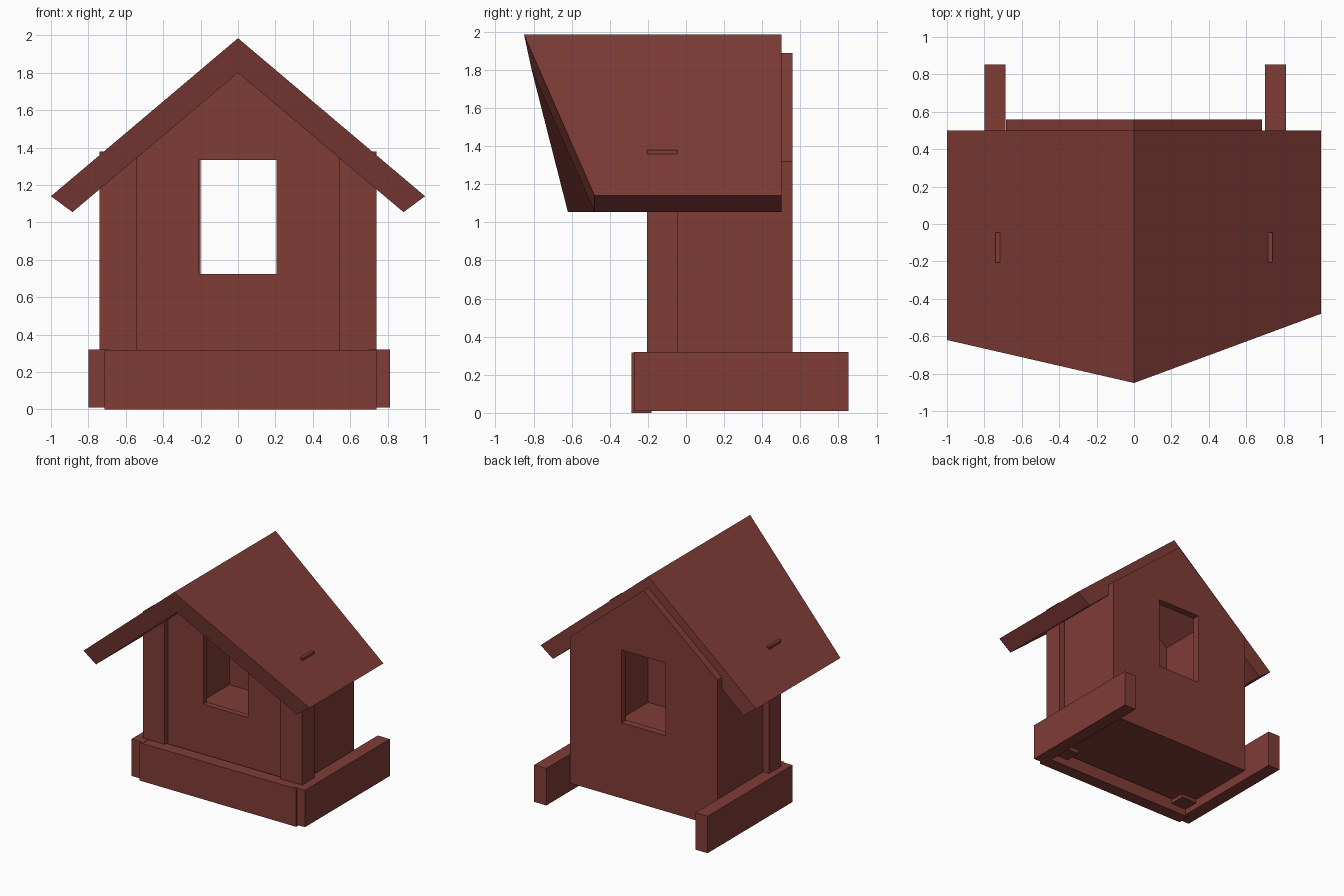
import bpy, bmesh

cube = bpy.data.objects.get("Cube")
if cube:
    bpy.data.objects.remove(cube, do_unlink=True)

COLOR = (0.215, 0.045, 0.037, 1.0)
paint = bpy.data.materials.new("barn_red")
paint.use_nodes = True
paint.diffuse_color = COLOR
bsdf = paint.node_tree.nodes["Principled BSDF"]
bsdf.inputs["Base Color"].default_value = COLOR
bsdf.inputs["Roughness"].default_value = 0.8


def prism(name, profile, front, back):
    """Extrude an (x, z) profile along y; front may be one y or one per point."""
    if not isinstance(front, (list, tuple)):
        front = [front] * len(profile)
    bm = bmesh.new()
    a = [bm.verts.new((x, y, z)) for (x, z), y in zip(profile, front)]
    b = [bm.verts.new((x, back, z)) for x, z in profile]
    n = len(profile)
    bm.faces.new(a)
    bm.faces.new(b[::-1])
    for i in range(n):
        j = (i + 1) % n
        bm.faces.new((a[i], b[i], b[j], a[j]))
    bmesh.ops.recalc_face_normals(bm, faces=bm.faces)
    mesh = bpy.data.meshes.new(name)
    bm.to_mesh(mesh)
    bm.free()
    mesh.materials.append(paint)
    obj = bpy.data.objects.new(name, mesh)
    bpy.context.collection.objects.link(obj)
    return obj


def box(name, x0, x1, y0, y1, z0, z1):
    return prism(name, [(x0, z0), (x1, z0), (x1, z1), (x0, z1)], y0, y1)


def gable(name, half, z0, eave, apex, y0, y1):
    profile = [(-half, z0), (half, z0), (half, eave), (0, apex), (-half, eave)]
    return prism(name, profile, y0, y1)


def cut(target, cutter):
    cutter.hide_render = True
    mod = target.modifiers.new("cut", 'BOOLEAN')
    mod.operation = 'DIFFERENCE'
    mod.solver = 'EXACT'
    mod.object = cutter
    bpy.context.view_layer.objects.active = target
    bpy.ops.object.modifier_apply(modifier=mod.name)
    bpy.data.objects.remove(cutter, do_unlink=True)


# Hollow house body with a window through the front and back walls
body = gable("house_body", 0.685, 0.09, 1.32, 1.89, -0.16, 0.56)
cut(body, gable("room_cutter", 0.43, 0.58, 1.42, 1.78, -0.11, 0.5))
cut(body, box("front_window_cutter", -0.21, 0.205, -0.3, 0.1, 0.725, 1.335))
cut(body, box("back_window_cutter", -0.2, 0.205, 0.3, 0.7, 0.725, 1.335))

# Pitched roof with a raked front overhang, longer on one side
prism("roof",
      [(0, 1.985), (1, 1.14), (0.885, 1.055), (0, 1.8), (-0.885, 1.055), (-1, 1.14)],
      [-0.85, -0.48, -0.48, -0.81, -0.62, -0.62], 0.5)

# Front corner posts, whose tops poke through the roof
for side, sign in (("left", 1), ("right", -1)):
    x0, x1 = sorted((sign * 0.54, sign * 0.74))
    box(side + "_front_post", x0, x1, -0.205, -0.045, 0.06, 1.38)

# Base rails
box("left_rail", 0.7, 0.812, -0.272, 0.853, 0.01, 0.32)
box("right_rail", -0.798, -0.686, -0.272, 0.853, 0.01, 0.32)
box("front_rail", -0.715, 0.74, -0.287, -0.18, 0.0, 0.318)
